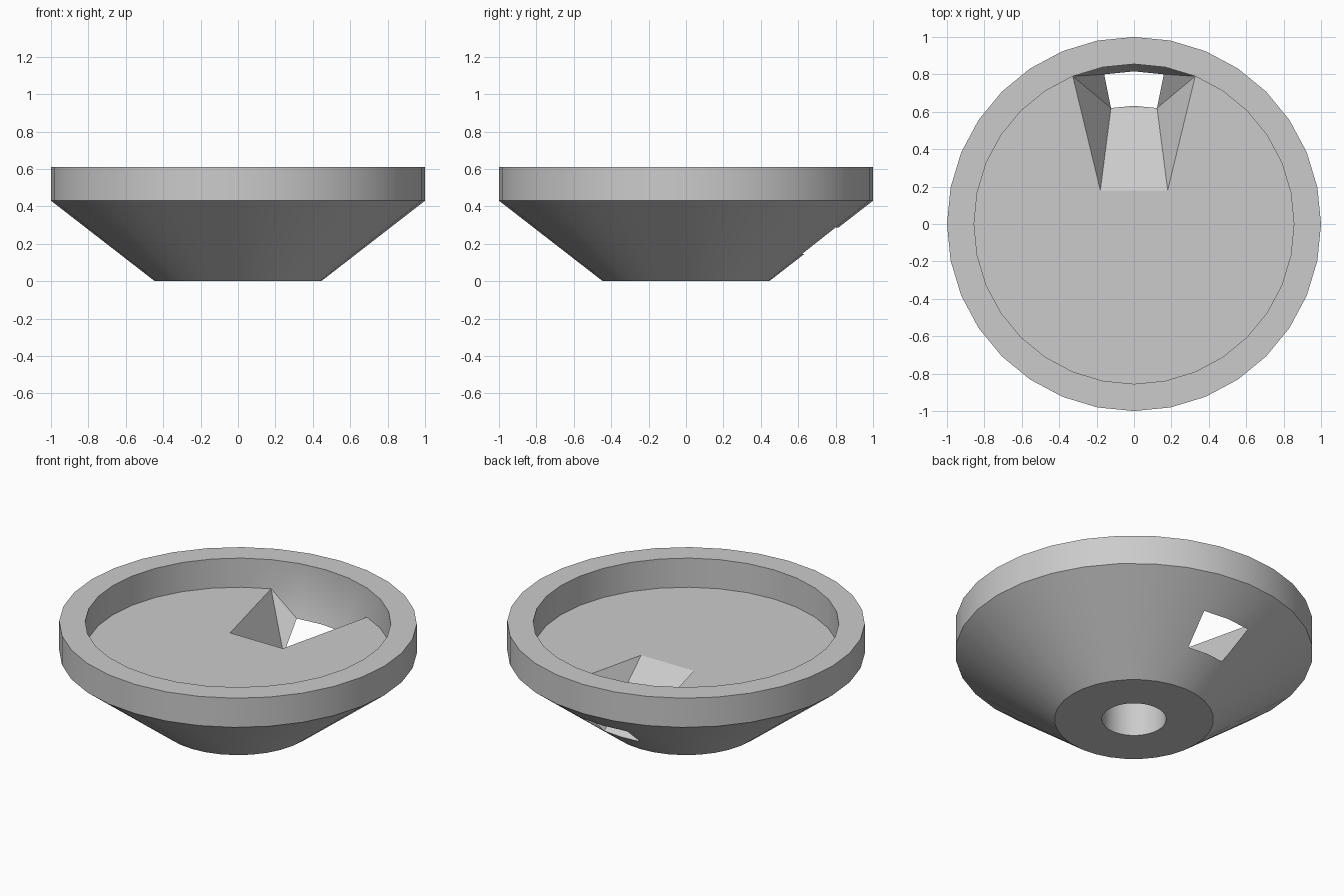
import bpy, bmesh, math

if "Cube" in bpy.data.objects:
    bpy.data.objects.remove(bpy.data.objects["Cube"], do_unlink=True)

SEGMENTS = 32
BASE_R, CONE_H, TOP_H, RECESS_R = 0.445, 0.43, 0.61, 0.855

grey = bpy.data.materials.new("light grey")
grey.use_nodes = True
grey.diffuse_color = (0.6, 0.6, 0.6, 1)
grey.node_tree.nodes["Principled BSDF"].inputs["Base Color"].default_value = grey.diffuse_color

bm = bmesh.new()


def ring(radius, z):
    """Circle of vertices, counted from the back (+y) towards -x."""
    angles = [math.pi / 2 + math.tau * i / SEGMENTS for i in range(SEGMENTS)]
    return [bm.verts.new((radius * math.cos(a), radius * math.sin(a), z)) for a in angles]


def band(a, b, skip=()):
    for i in range(SEGMENTS):
        if i not in skip:
            j = (i + 1) % SEGMENTS
            bm.faces.new((a[i], a[j], b[j], b[i]))


def cone_ring(radius):
    return ring(radius, CONE_H * (radius - BASE_R) / (1 - BASE_R))


# Blind socket in the underside
socket_top = ring(0.18, 0.3)
socket_rim = ring(0.18, 0)
bm.faces.new(socket_top)
band(socket_top, socket_rim)

# Conical body with the chute outlet left open at the back
base = ring(BASE_R, 0)
outlet_low, outlet_high = cone_ring(0.632), cone_ring(0.816)
shoulder = ring(1, CONE_H)
band(socket_rim, base)
band(base, outlet_low)
band(outlet_low, outlet_high, skip=(0, SEGMENTS - 1))
band(outlet_high, shoulder)

# Upright rim and recess wall
rim_outer, rim_inner = ring(1, TOP_H), ring(RECESS_R, TOP_H)
floor = ring(RECESS_R, CONE_H)
band(shoulder, rim_outer)
band(rim_outer, rim_inner)
band(rim_inner, floor)

# Recess floor, notched for the chute
lip = {s: bm.verts.new((-s * 0.18, 0.18, CONE_H)) for s in (1, -1)}
bm.faces.new(floor[2:SEGMENTS - 1] + [lip[-1], lip[1]])

# Chute ramp, sides and back
bm.faces.new((lip[1], lip[-1], outlet_low[-1], outlet_low[1]))
bm.faces.new((outlet_low[1], outlet_low[-1], outlet_low[0]))
for s in (1, -1):
    corner = floor[2 * s]
    bm.faces.new((corner, lip[s], outlet_low[s]))
    bm.faces.new((corner, outlet_low[s], outlet_high[s]))
    bm.faces.new((corner, outlet_high[s], floor[s]))
    bm.faces.new((floor[s], outlet_high[s], outlet_high[0], floor[0]))

bmesh.ops.recalc_face_normals(bm, faces=bm.faces[:])
mesh = bpy.data.meshes.new("dish")
bm.to_mesh(mesh)
bm.free()
mesh.materials.append(grey)
dish = bpy.data.objects.new("dish", mesh)
bpy.context.collection.objects.link(dish)

bpy.ops.object.select_all(action="DESELECT")
dish.select_set(True)
bpy.context.view_layer.objects.active = dish
bpy.ops.object.shade_smooth_by_angle(angle=math.radians(30))
